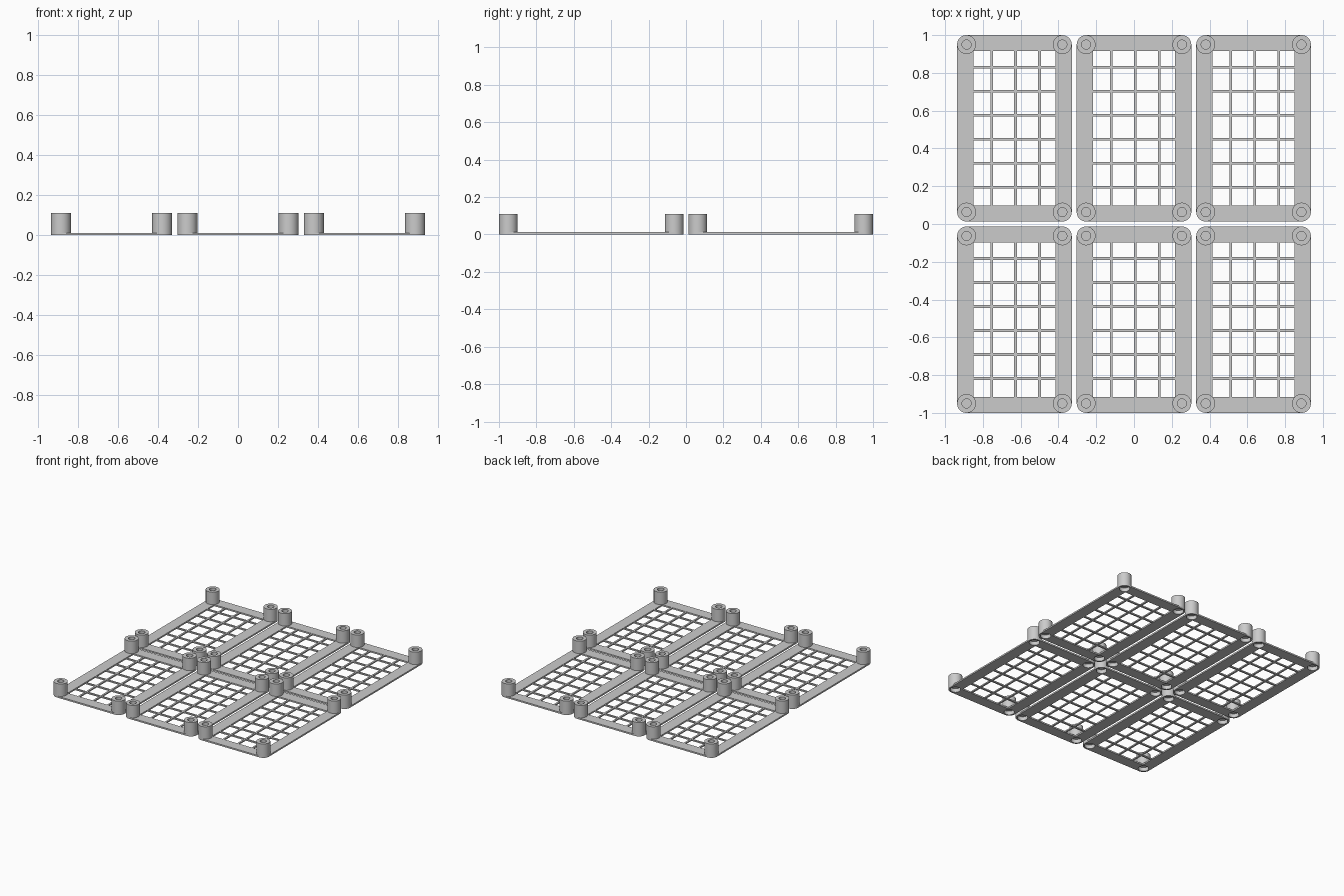
import bpy, bmesh
from math import cos, sin, pi
from mathutils import Matrix, Vector

cube = bpy.data.objects.get("Cube")
if cube:
    bpy.data.objects.remove(cube, do_unlink=True)

# Overall sizes of one tray
POST_X, POST_Y = 0.2535, 0.4435
POST_R, SOCKET_R, HOLE_R = 0.05, 0.038, 0.024
POST_H, PLATE_H = 0.11, 0.012
IN_X, IN_Y = 0.2165, 0.409
BAR_W, BAR_H, PITCH, SHIFT = 0.014, 0.010, 0.127, 0.006
CORNERS = [(1, 1), (-1, 1), (-1, -1), (1, -1)]

grey = bpy.data.materials.new("light grey plastic")
grey.use_nodes = True
grey.diffuse_color = (0.6, 0.6, 0.6, 1)
grey.node_tree.nodes["Principled BSDF"].inputs["Base Color"].default_value = (0.6, 0.6, 0.6, 1)


def arc(cx, cy, r, start, sweep, steps):
    return [(cx + r * cos(start + sweep * i / steps),
             cy + r * sin(start + sweep * i / steps)) for i in range(steps + 1)]


def frame_mesh():
    """Flat rim with rounded corners, a large window and four socket holes."""
    outline = []
    for i, (sx, sy) in enumerate(CORNERS):
        outline += arc(sx * POST_X, sy * POST_Y, POST_R, i * pi / 2, pi / 2, 8)
    loops = [outline, [(sx * IN_X, sy * IN_Y) for sx, sy in CORNERS]]
    for sx, sy in CORNERS:
        loops.append(arc(sx * POST_X, sy * POST_Y, SOCKET_R, 0, 2 * pi, 32)[:-1])
    curve = bpy.data.curves.new("frame_outline", "CURVE")
    curve.dimensions = "2D"
    curve.fill_mode = "BOTH"
    curve.extrude = PLATE_H / 2
    for loop in loops:
        spline = curve.splines.new("POLY")
        spline.points.add(len(loop) - 1)
        for point, (x, y) in zip(spline.points, loop):
            point.co = (x, y, 0, 1)
        spline.use_cyclic_u = True
    helper = bpy.data.objects.new("frame_helper", curve)
    bpy.context.collection.objects.link(helper)
    bpy.context.view_layer.update()
    evaluated = helper.evaluated_get(bpy.context.evaluated_depsgraph_get())
    mesh = bpy.data.meshes.new_from_object(evaluated)
    bpy.data.objects.remove(helper, do_unlink=True)
    mesh.transform(Matrix.Translation((0, 0, PLATE_H / 2)))
    return mesh


def grid_mesh():
    """Three long bars crossed by six short bars."""
    bm = bmesh.new()

    def bar(x, y, sx, sy):
        place = Matrix.Translation((x, y, BAR_H / 2 + 0.001))
        bmesh.ops.create_cube(bm, size=1, matrix=place @ Matrix.Diagonal((sx, sy, BAR_H, 1)))

    for i in range(3):
        bar((i - 1) * PITCH + SHIFT, 0, BAR_W, 2 * IN_Y)
    for i in range(6):
        bar(0, (i - 2.5) * PITCH + SHIFT, 2 * IN_X, BAR_W)
    mesh = bpy.data.meshes.new("grid")
    bm.to_mesh(mesh)
    bm.free()
    return mesh


def post_mesh():
    """Turned post with a blind hole on top and a socket below."""
    profile = [(0, 0.03), (SOCKET_R, 0.03), (SOCKET_R, PLATE_H), (POST_R, PLATE_H),
               (POST_R, POST_H), (HOLE_R, POST_H), (HOLE_R, 0.06), (0, 0.06)]
    bm = bmesh.new()
    verts = [bm.verts.new((r, 0, z)) for r, z in profile]
    edges = [bm.edges.new(pair) for pair in zip(verts, verts[1:])]
    bmesh.ops.spin(bm, geom=verts + edges, cent=Vector(), axis=(0, 0, 1),
                   angle=2 * pi, steps=32)
    bmesh.ops.remove_doubles(bm, verts=bm.verts, dist=0.0001)
    bmesh.ops.recalc_face_normals(bm, faces=bm.faces)
    mesh = bpy.data.meshes.new("post")
    bm.to_mesh(mesh)
    bm.free()
    return mesh


def finish(mesh):
    """Give a mesh its material and smooth its round walls only."""
    mesh.materials.clear()
    mesh.materials.append(grey)
    obj = bpy.data.objects.new("helper", mesh)
    bpy.context.collection.objects.link(obj)
    bpy.ops.object.select_all(action="DESELECT")
    obj.select_set(True)
    bpy.context.view_layer.objects.active = obj
    bpy.ops.object.shade_smooth_by_angle(angle=pi / 6)
    bpy.data.objects.remove(obj, do_unlink=True)
    return mesh


def place(name, mesh, x, y):
    obj = bpy.data.objects.new(name, mesh)
    obj.location = (x, y, 0)
    bpy.context.collection.objects.link(obj)


frame, grid, post = (finish(make()) for make in (frame_mesh, grid_mesh, post_mesh))

# Six trays in three columns and two rows
for column, cx in (("right", -0.633), ("middle", 0), ("left", 0.633)):
    for row, cy in (("front", -0.5065), ("back", 0.5065)):
        tray = f"{row}_{column}"
        place(f"{tray}_frame", frame, cx, cy)
        place(f"{tray}_grid", grid, cx, cy)
        for i, (sx, sy) in enumerate(CORNERS):
            place(f"{tray}_post_{i + 1}", post, cx + sx * POST_X, cy + sy * POST_Y)
